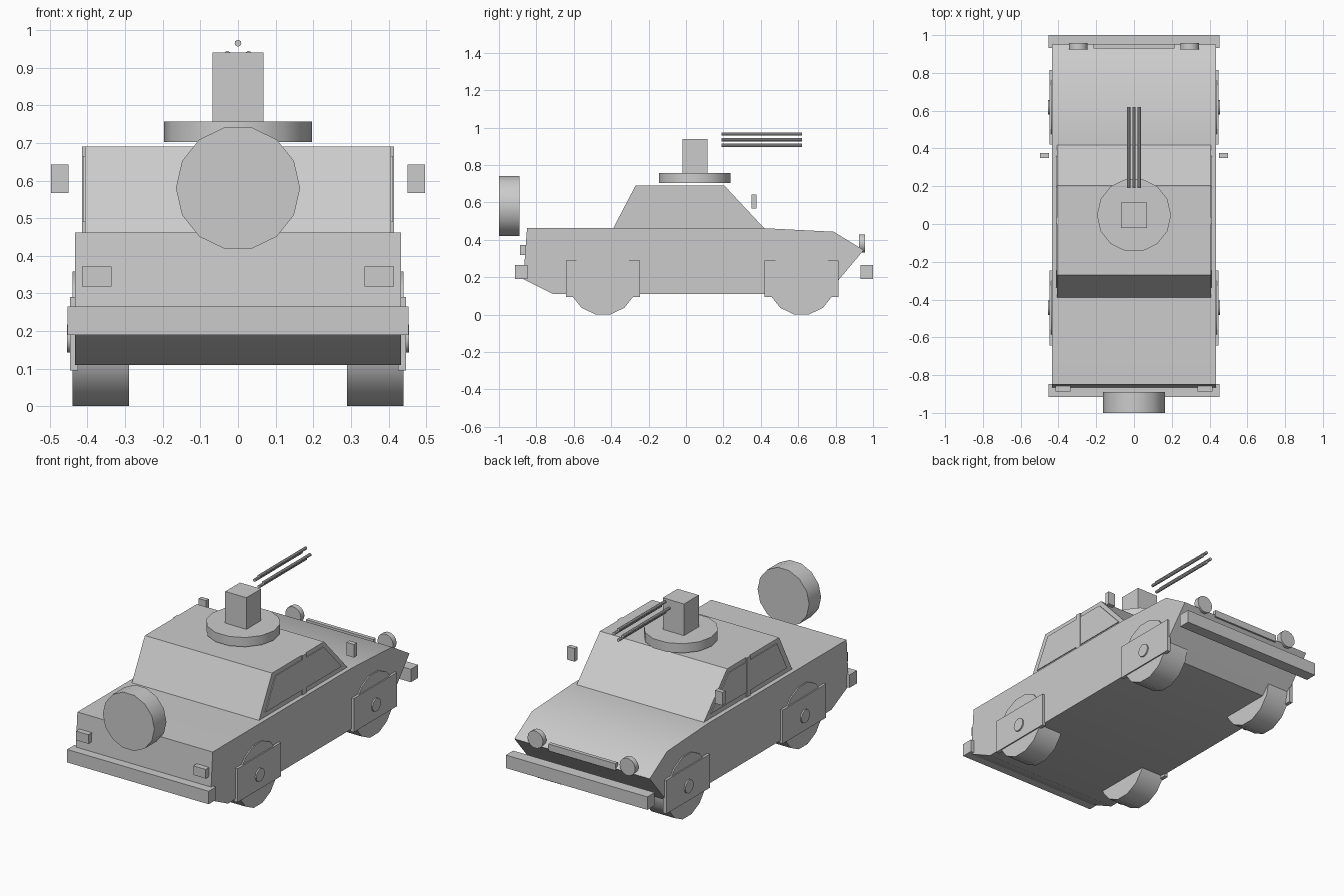
import bpy, bmesh, math

if "Cube" in bpy.data.objects:
    bpy.data.objects.remove(bpy.data.objects["Cube"])

grey = bpy.data.materials.new("plain_grey")
grey.diffuse_color = (0.6, 0.6, 0.6, 1)
grey.use_nodes = True
grey.node_tree.nodes["Principled BSDF"].inputs["Base Color"].default_value = grey.diffuse_color


def prism(name, pts, axis, a, b):
    """Extrude a 2D outline along an axis from a to b."""
    place = {"x": lambda p, t: (t, p[0], p[1]),
             "y": lambda p, t: (p[0], t, p[1]),
             "z": lambda p, t: (p[0], p[1], t)}[axis]
    bm = bmesh.new()
    lo = [bm.verts.new(place(p, a)) for p in pts]
    hi = [bm.verts.new(place(p, b)) for p in pts]
    bm.faces.new(lo)
    bm.faces.new(hi)
    n = len(pts)
    for i in range(n):
        j = (i + 1) % n
        bm.faces.new((lo[i], lo[j], hi[j], hi[i]))
    bmesh.ops.recalc_face_normals(bm, faces=bm.faces)
    mesh = bpy.data.meshes.new(name)
    bm.to_mesh(mesh)
    bm.free()
    mesh.materials.append(grey)
    ob = bpy.data.objects.new(name, mesh)
    bpy.context.collection.objects.link(ob)
    bpy.ops.object.select_all(action="DESELECT")
    ob.select_set(True)
    bpy.context.view_layer.objects.active = ob
    bpy.ops.object.shade_smooth_by_angle(angle=math.radians(30))
    return ob


def box(name, x, y, z):
    return prism(name, [(x[0], y[0]), (x[1], y[0]), (x[1], y[1]), (x[0], y[1])], "z", *z)


def ring(u, v, r, n=14):
    return [(u + r * math.cos(2 * math.pi * i / n), v + r * math.sin(2 * math.pi * i / n))
            for i in range(n)]


# hull and cabin
prism("hull", [(-0.71, 0.11), (0.75, 0.11), (0.82, 0.19), (0.95, 0.345), (0.79, 0.443),
               (0.42, 0.462), (-0.85, 0.462), (-0.87, 0.19)], "x", -0.433, 0.433)
prism("cabin", [(-0.39, 0.46), (0.42, 0.46), (0.205, 0.69), (-0.27, 0.69)], "x", -0.407, 0.407)

# turret with four barrels in a diamond
prism("turret_ring", ring(0, 0.047, 0.196), "z", 0.703, 0.757)
box("turret_block", (-0.068, 0.068), (-0.02, 0.115), (0.755, 0.94))
for u, w in ((0, 0.03), (0.028, 0), (0, -0.03), (-0.028, 0)):
    prism("gun_barrel", ring(u, 0.935 + w, 0.009, 10), "y", 0.19, 0.62)

# spare wheel, bumpers and nose bar
prism("spare_wheel", ring(0, 0.58, 0.165), "y", -1.0, -0.89)
box("front_bumper", (-0.453, 0.453), (-0.915, -0.848), (0.19, 0.265))
box("rear_bumper", (-0.453, 0.453), (0.933, 1.0), (0.19, 0.265))
box("nose_bar", (-0.215, 0.215), (0.93, 0.952), (0.335, 0.375))

# mirrored parts
for s in (-1, 1):
    for y in (-0.444, 0.618):
        prism("wheel", ring(y, 0.18, 0.1835), "x", s * 0.29, s * 0.44)
        prism("wheel_hub", ring(y, 0.18, 0.038), "x", s * 0.43, s * 0.455)
        box("wheel_guard", sorted((s * 0.425, s * 0.447)), (y - 0.198, y + 0.198), (0.095, 0.29))
    prism("rear_window", [(-0.335, 0.49), (0, 0.49), (0, 0.665), (-0.245, 0.665)],
          "x", s * 0.406, s * 0.412)
    prism("front_window", [(0.035, 0.49), (0.36, 0.49), (0.195, 0.665), (0.035, 0.665)],
          "x", s * 0.406, s * 0.412)
    box("door_pillar", sorted((s * 0.4, s * 0.414)), (0, 0.035), (0.46, 0.69))
    box("mirror", sorted((s * 0.45, s * 0.497)), (0.35, 0.376), (0.567, 0.643))
    box("box_light", sorted((s * 0.336, s * 0.415)), (-0.888, -0.85), (0.318, 0.371))
    prism("round_light", ring(s * 0.295, 0.38, 0.05), "y", 0.925, 0.957)
